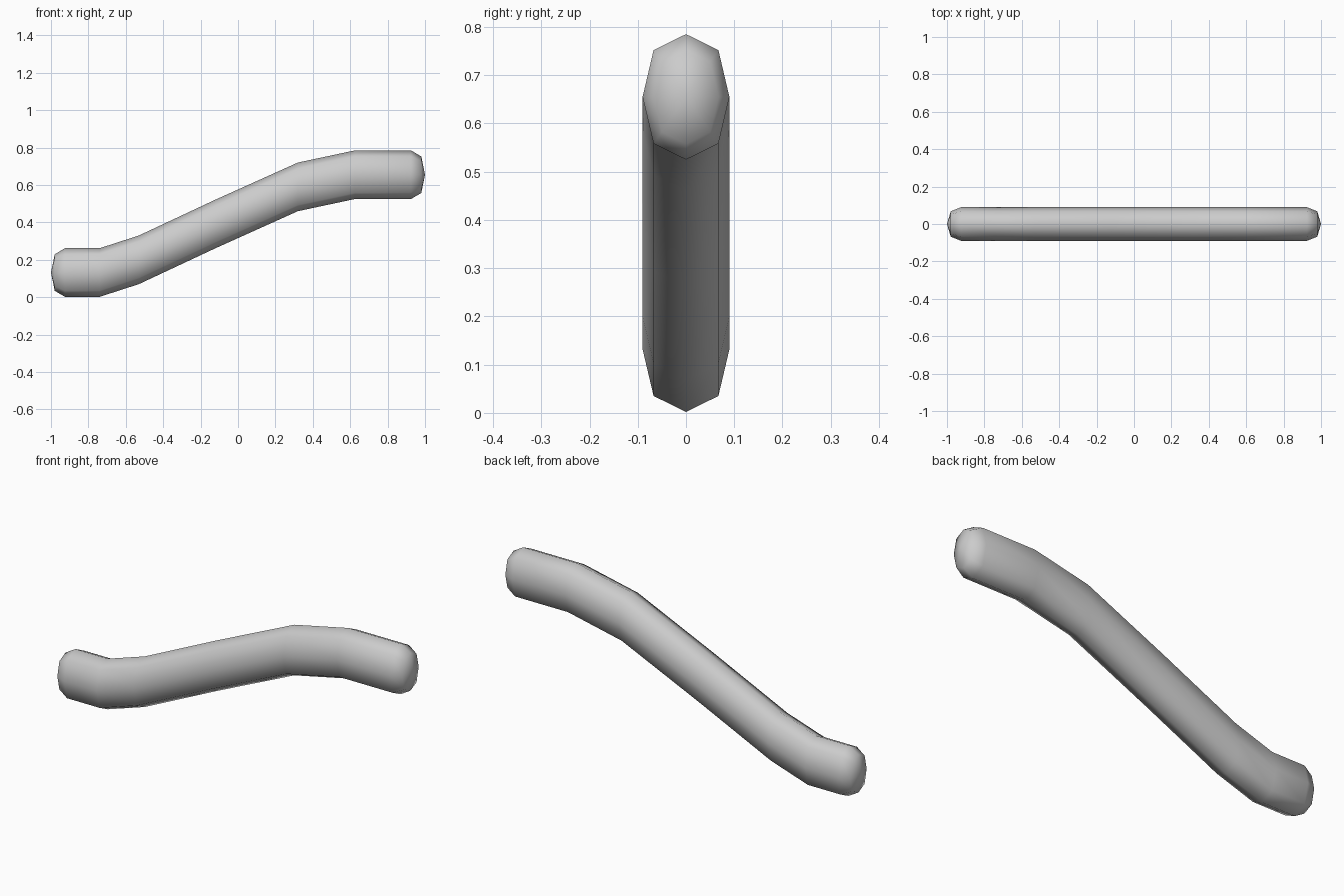
import bpy, bmesh, math

if "Cube" in bpy.data.objects:
    bpy.data.objects.remove(bpy.data.objects["Cube"])

# Bar centre line: (x, z, section scale), sections stay vertical
STATIONS = [(-0.98, 0.132, 0.75), (-0.925, 0.132, 1), (-0.74, 0.132, 1),
            (-0.53, 0.2, 1), (-0.12, 0.392, 1), (0.32, 0.59, 1),
            (0.625, 0.655, 1), (0.925, 0.655, 1), (0.98, 0.655, 0.75)]
HALF_Y, HALF_Z, SIDES = 0.09, 0.13, 8


def ring(bm, x, z, s):
    verts = []
    for i in range(SIDES):
        a = math.tau * i / SIDES
        k = s * (1.055 if i % 2 else 1)  # slightly fuller diagonals
        verts.append(bm.verts.new((x, HALF_Y * k * math.cos(a),
                                   z + HALF_Z * k * math.sin(a))))
    return verts


bm = bmesh.new()
rings = [ring(bm, *s) for s in STATIONS]

# Tube walls
for a, b in zip(rings, rings[1:]):
    for i in range(SIDES):
        j = (i + 1) % SIDES
        bm.faces.new((a[i], a[j], b[j], b[i]))

# Domed ends
for loop, x, z in ((rings[0], -1, STATIONS[0][1]), (rings[-1], 1, STATIONS[-1][1])):
    tip = bm.verts.new((x, 0, z))
    for i in range(SIDES):
        bm.faces.new((loop[i], loop[(i + 1) % SIDES], tip))

bmesh.ops.recalc_face_normals(bm, faces=bm.faces)
for f in bm.faces:
    f.smooth = True
mesh = bpy.data.meshes.new("curved_bar")
bm.to_mesh(mesh)
bm.free()
bpy.context.collection.objects.link(bpy.data.objects.new("curved_bar", mesh))
